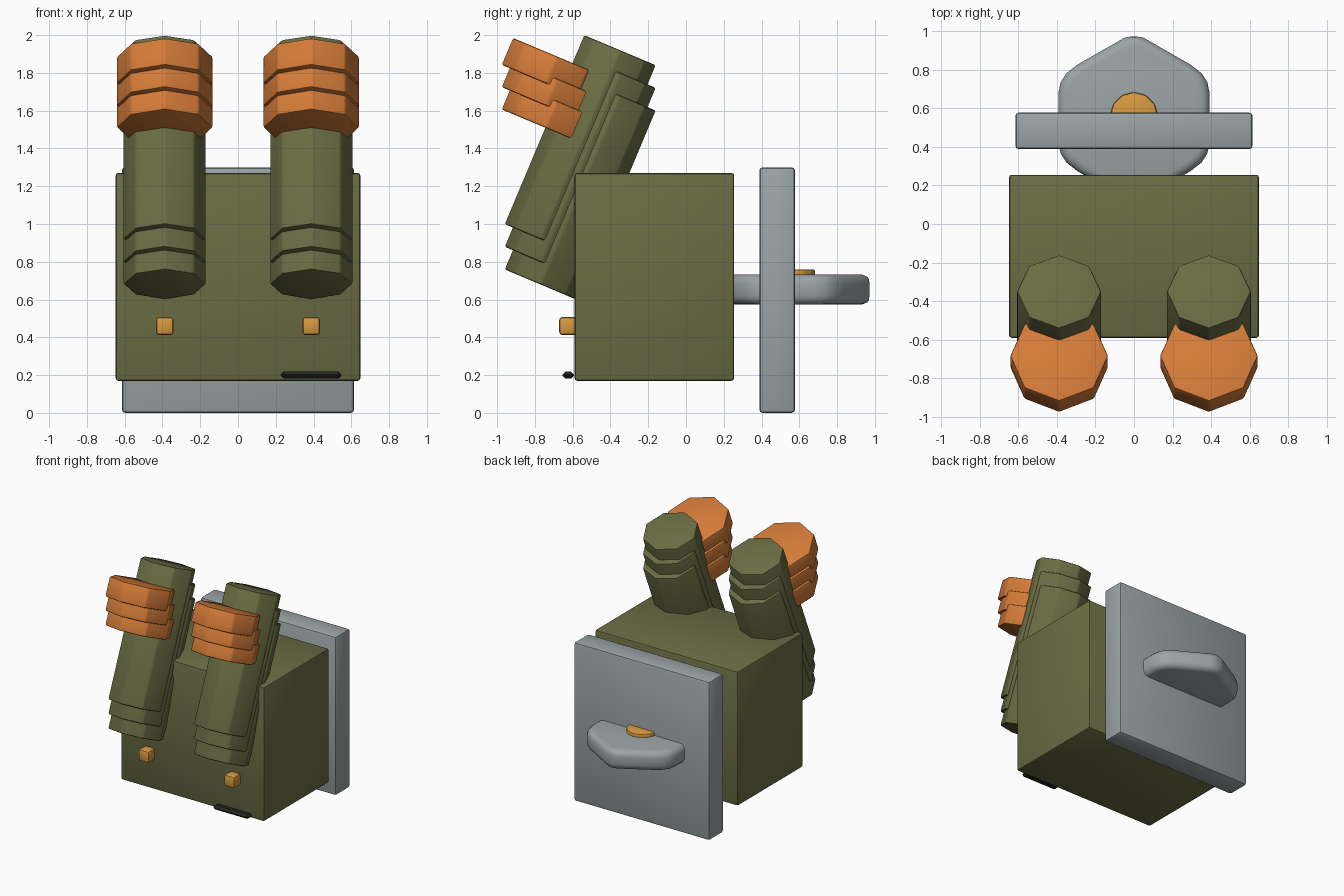
import bpy, bmesh, math
from mathutils import Matrix

if "Cube" in bpy.data.objects:
    bpy.data.objects.remove(bpy.data.objects["Cube"])

TILT = math.radians(-22.8)


def material(name, rgb):
    m = bpy.data.materials.new(name)
    m.diffuse_color = (*rgb, 1)
    m.use_nodes = True
    m.node_tree.nodes["Principled BSDF"].inputs["Base Color"].default_value = m.diffuse_color
    return m


OLIVE = material("olive", (0.145, 0.152, 0.058))
ORANGE = material("orange", (0.66, 0.20, 0.04))
GREY = material("grey", (0.33, 0.37, 0.38))
AMBER = material("amber", (0.68, 0.32, 0.05))
BLACK = material("black", (0.02, 0.02, 0.015))


def finish(name, bm, mat, loc, bevel, segments=2, tilt=0.0):
    bmesh.ops.recalc_face_normals(bm, faces=bm.faces)
    mesh = bpy.data.meshes.new(name)
    bm.to_mesh(mesh)
    bm.free()
    mesh.materials.append(mat)
    ob = bpy.data.objects.new(name, mesh)
    bpy.context.collection.objects.link(ob)
    ob.location = loc
    ob.rotation_euler.x = tilt
    mod = ob.modifiers.new("bevel", 'BEVEL')
    mod.width, mod.segments = bevel, segments
    mod.limit_method, mod.angle_limit = 'ANGLE', math.radians(25)
    bpy.ops.object.select_all(action='DESELECT')
    ob.select_set(True)
    bpy.context.view_layer.objects.active = ob
    bpy.ops.object.modifier_apply(modifier="bevel")
    bpy.ops.object.shade_smooth_by_angle(angle=math.radians(35))
    return ob


def box(name, mat, lo, hi, bevel, segments=2):
    bm = bmesh.new()
    size = [b - a for a, b in zip(lo, hi)]
    bmesh.ops.create_cube(bm, size=1, matrix=Matrix.Diagonal((*size, 1)))
    return finish(name, bm, mat, [(a + b) / 2 for a, b in zip(lo, hi)], bevel, segments)


def prism(name, mat, loc, rx, ry, depth, sides, bevel, tilt=0.0):
    # polygon prism with corners on the x and y axes
    bm = bmesh.new()
    ring = [bm.verts.new((rx * math.cos(math.tau * i / sides),
                          ry * math.sin(math.tau * i / sides), -depth / 2))
            for i in range(sides)]
    face = bm.faces.new(ring)
    ext = bmesh.ops.extrude_face_region(bm, geom=[face])
    bmesh.ops.translate(bm, vec=(0, 0, depth),
                        verts=[g for g in ext["geom"] if isinstance(g, bmesh.types.BMVert)])
    return finish(name, bm, mat, loc, bevel, 2, tilt)


# main body and back plate
box("body", OLIVE, (-0.648, -0.59, 0.17), (0.648, 0.255, 1.27), 0.014)
box("back_plate", GREY, (-0.615, 0.388, 0), (0.615, 0.577, 1.30), 0.018)

# hexagonal handle through the plate, side corners rounded
half = [(0, 0.432), (0.05, 0.415), (0.29, 0.278), (0.35, 0.232), (0.38, 0.185), (0.392, 0.13)]
quarter = half + [(x, -y) for x, y in reversed(half)]
outline = quarter + [(-x, y) for x, y in reversed(quarter[1:-1])]
bm = bmesh.new()
face = bm.faces.new([bm.verts.new((x, y, -0.079)) for x, y in outline])
ext = bmesh.ops.extrude_face_region(bm, geom=[face])
bmesh.ops.translate(bm, vec=(0, 0, 0.158),
                    verts=[g for g in ext["geom"] if isinstance(g, bmesh.types.BMVert)])
finish("rear_handle", bm, GREY, (0, 0.55, 0.653), 0.048, 3)

# amber button on the handle
prism("handle_button", AMBER, (0, 0.56, 0.735), 0.124, 0.124, 0.05, 12, 0.01)

for side, sx in (("left", -0.388), ("right", 0.388)):
    # stacked tilted tubes and their orange collars
    for i in range(3):
        prism(f"{side}_tube_{i + 1}", OLIVE, (sx, -0.56, 1.42 - 0.12 * i),
              0.219, 0.207, 1.085, 8, 0.01, TILT)
        prism(f"{side}_collar_{i + 1}", ORANGE, (sx, -0.713, 1.816 - 0.118 * i),
              0.254, 0.254, 0.154, 8, 0.01, TILT)
    # front knob
    box(f"{side}_knob", AMBER, (sx - 0.047, -0.672, 0.412), (sx + 0.047, -0.575, 0.508), 0.018)

# dark slot bar low on the front
box("slot_bar", BLACK, (0.225, -0.654, 0.182), (0.548, -0.592, 0.218), 0.016, 1)
